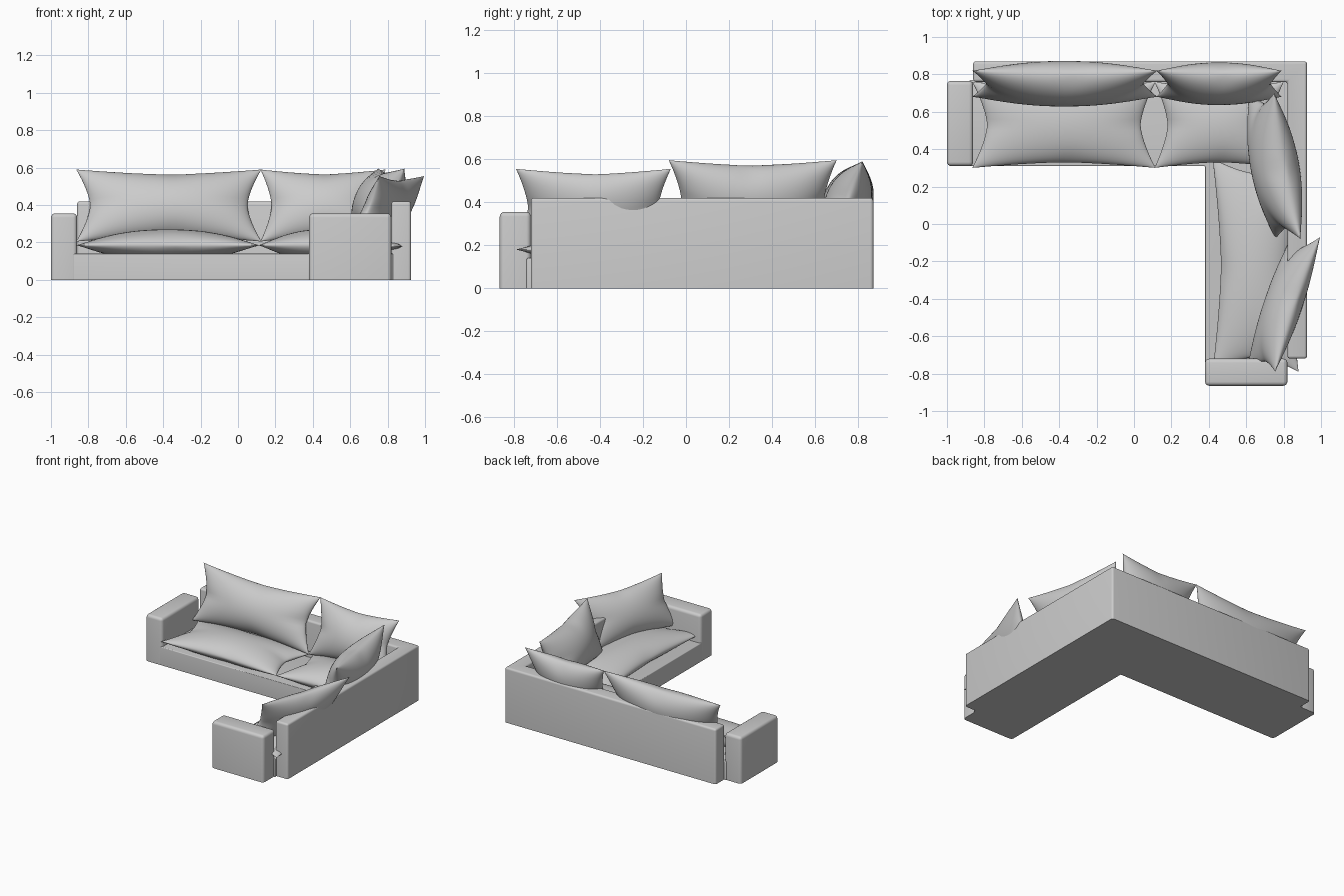
import bpy, bmesh, math
from mathutils import Vector

if "Cube" in bpy.data.objects:
    bpy.data.objects.remove(bpy.data.objects["Cube"])


def finish(name, bm, angle):
    bmesh.ops.recalc_face_normals(bm, faces=bm.faces)
    me = bpy.data.meshes.new(name)
    bm.to_mesh(me)
    bm.free()
    ob = bpy.data.objects.new(name, me)
    bpy.context.collection.objects.link(ob)
    bpy.ops.object.select_all(action='DESELECT')
    ob.select_set(True)
    bpy.context.view_layer.objects.active = ob
    bpy.ops.object.shade_smooth_by_angle(angle=math.radians(angle))
    return ob


def slab(name, outline, height, radius):
    """Footprint outline raised to a height, with rounded edges."""
    bm = bmesh.new()
    face = bm.faces.new([bm.verts.new((x, y, 0)) for x, y in outline])
    up = bmesh.ops.extrude_face_region(bm, geom=[face])['geom']
    verts = [g for g in up if isinstance(g, bmesh.types.BMVert)]
    bmesh.ops.translate(bm, verts=verts, vec=(0, 0, height))
    # round everything except the edges on the floor
    edges = [e for e in bm.edges if max(v.co.z for v in e.verts) > 0.01]
    bmesh.ops.bevel(bm, geom=edges, offset=radius, segments=4, profile=0.5, affect='EDGES')
    return finish(name, bm, 40)


def rect(x0, x1, y0, y1):
    return [(x0, y0), (x1, y0), (x1, y1), (x0, y1)]


def pillow(name, a, b, up, thick, side_in, edge_in, nu=36, nv=24):
    """Puffy pillow: a-b is one edge, up spans to the opposite edge.
    side_in / edge_in pull the middles of the borders inwards."""
    a, b, up = Vector(a), Vector(b), Vector(up)
    centre = (a + b + up) / 2
    U, V = (b - a) / 2, up / 2
    N = U.cross(V).normalized()
    su, sv = side_in / U.length, edge_in / V.length
    bm = bmesh.new()

    def layer(sign):
        rows = []
        for j in range(nv + 1):
            row = []
            for i in range(nu + 1):
                u = math.sin((2 * i / nu - 1) * math.pi / 2)
                v = math.sin((2 * j / nv - 1) * math.pi / 2)
                pu = u * (1 - su * (1 - abs(v) ** 1.5))
                pv = v * (1 - sv * (1 - abs(u) ** 1.5))
                puff = max(0, (1 - u * u) * (1 - v * v)) ** 0.55
                # folds running in from the middle of each border
                puff *= 1 - 0.3 * u ** 6 * math.exp(-(v / 0.2) ** 2)
                puff *= 1 - 0.25 * v ** 6 * math.exp(-((u - 0.08) / 0.15) ** 2)
                row.append(bm.verts.new(centre + U * pu + V * pv + N * sign * thick * puff))
            rows.append(row)
        for j in range(nv):
            for i in range(nu):
                bm.faces.new((rows[j][i], rows[j][i + 1], rows[j + 1][i + 1], rows[j + 1][i]))

    layer(1)
    layer(-1)
    bmesh.ops.remove_doubles(bm, verts=bm.verts, dist=0.0004)
    return finish(name, bm, 60)


# Frame: base, back and the two armrests
slab("base", [(-0.88, 0.31), (0.38, 0.31), (0.38, -0.74), (0.83, -0.74),
              (0.83, 0.77), (-0.88, 0.77)], 0.14, 0.006)
slab("back", [(-0.86, 0.76), (0.82, 0.76), (0.82, -0.72), (0.925, -0.72),
              (0.925, 0.87), (-0.86, 0.87)], 0.42, 0.015)
slab("left_arm", rect(-1.0, -0.86, 0.31, 0.765), 0.355, 0.022)
slab("front_arm", rect(0.38, 0.82, -0.865, -0.72), 0.355, 0.022)

# Seat cushions
pillow("seat_left", (-0.865, 0.30, 0.185), (0.115, 0.30, 0.185), (0, 0.46, 0), 0.085, 0.08, 0.03)
pillow("seat_corner", (0.11, 0.30, 0.185), (0.80, 0.30, 0.185), (0, 0.46, 0), 0.085, 0.07, 0.03)
pillow("seat_right", (0.42, 0.35, 0.18), (0.42, -0.79, 0.18), (0.46, 0, 0), 0.08, 0.08, 0.045)

# Back pillows, leaning backwards
pillow("back_pillow_left", (-0.865, 0.68, 0.205), (0.125, 0.68, 0.205),
       (0, 0.14, 0.385), 0.115, 0.075, 0.032)
pillow("back_pillow_middle", (0.12, 0.68, 0.205), (0.79, 0.68, 0.205),
       (0, 0.14, 0.385), 0.105, 0.06, 0.03)
pillow("back_pillow_corner", (0.615, 0.70, 0.215), (0.755, -0.08, 0.215),
       (0.135, 0, 0.38), 0.125, 0.06, 0.03)
pillow("back_pillow_right", (0.60, -0.79, 0.20), (0.84, -0.07, 0.20),
       (0.155, 0, 0.355), 0.09, 0.06, 0.03)
